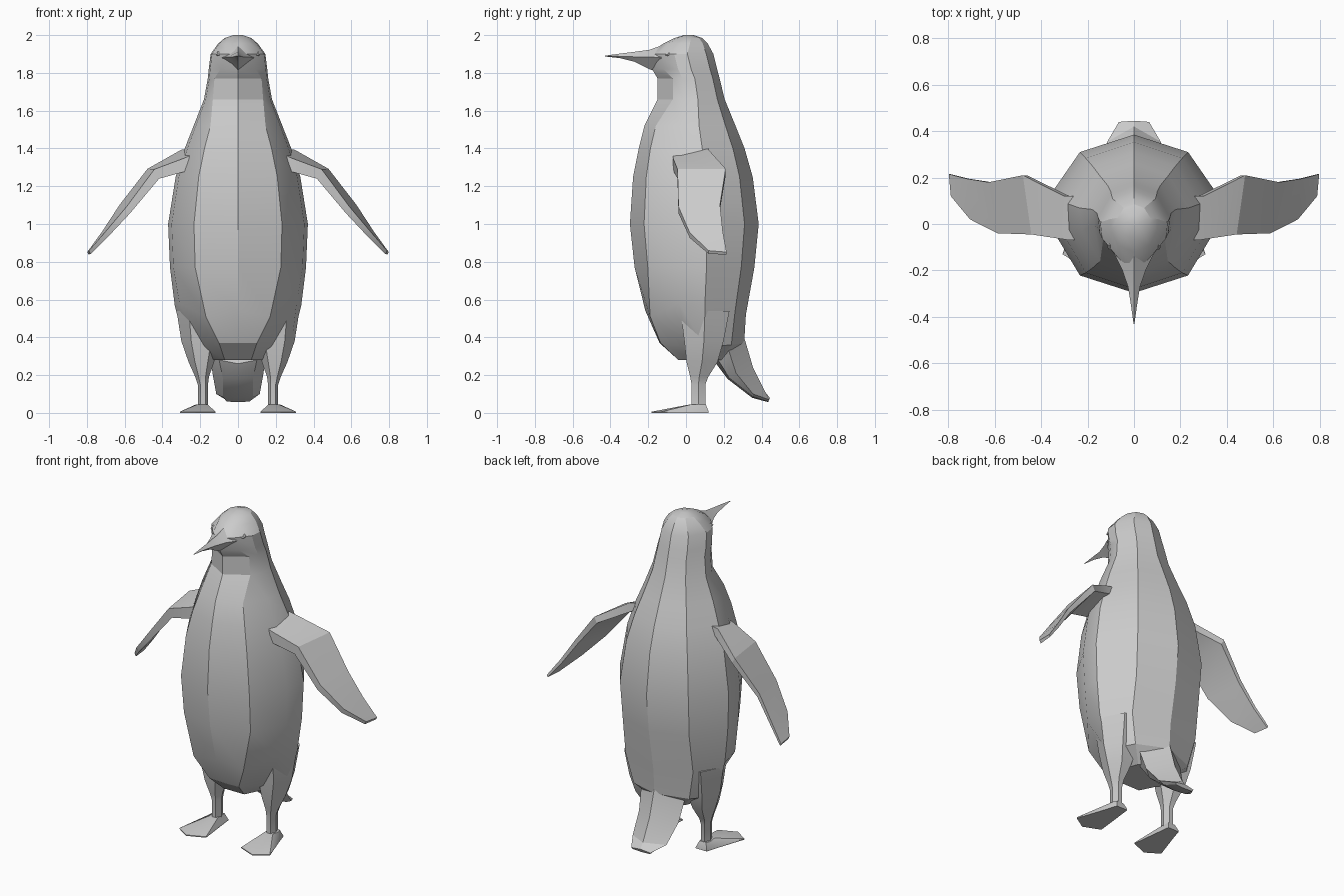
import bpy, bmesh, math
from mathutils import Vector


def loft(name, rings, mirror=False, angle=24):
    """Skin a list of equal-length point rings, capping both ends."""
    bm = bmesh.new()
    vs = [[bm.verts.new(p) for p in r] for r in rings]
    n = len(rings[0])
    for a, b in zip(vs, vs[1:]):
        for i in range(n):
            j = (i + 1) % n
            bm.faces.new((a[i], a[j], b[j], b[i]))
    bm.faces.new(vs[0])
    bm.faces.new(vs[-1])
    bmesh.ops.recalc_face_normals(bm, faces=bm.faces)
    me = bpy.data.meshes.new(name)
    bm.to_mesh(me)
    bm.free()
    me.shade_smooth()
    me.set_sharp_from_angle(angle=math.radians(angle))
    ob = bpy.data.objects.new(name, me)
    bpy.context.collection.objects.link(ob)
    if mirror:
        ob.modifiers.new("mirror", "MIRROR").use_mirror_merge = False
    return ob


def symmetric(half):
    """Complete a half ring whose first and last points lie on x = 0."""
    return half + [(-x, y, z) for x, y, z in half[-2:0:-1]]


def torso_ring(z, w, f, b, k=0.63, o=None):
    """Ten-sided ring: half width, front y, back y, front corner placement."""
    d = b - f
    o = 0.11 * d if o is None else o
    return symmetric([(0, f, z), (k * w, f + o, z), (0.95 * w, f + 0.40 * d, z),
                      (w, f + 0.60 * d, z), (0.63 * w, b - 0.11 * d, z), (0, b, z)])


def hexagon(cx, cy, rx, ry, z):
    return [(cx + rx * math.cos(i * math.pi / 3),
             cy + ry * math.sin(i * math.pi / 3), z) for i in range(6)]


# Head, neck and torso
upper = [(2.0, .025, -.01, .04), (1.985, .07, -.06, .085), (1.955, .105, -.12, .115),
         (1.90, .145, -.20, .145, .45, .05), (1.82, .155, -.18, .165, .6, .06),
         (1.77, .16, -.15, .178, .78, .08), (1.66, .18, -.15, .205, .74, .08),
         (1.52, .235, -.22, .262, .62, .06), (1.40, .282, -.25, .31),
         (1.25, .33, -.28, .353), (1.0, .37, -.297, .385), (.77, .36, -.272, .362)]
hips = [
    [(0, -.215, .54), (.17, -.19, .51), (.31, -.035, .58),
     (.335, .1, .57), (.23, .26, .54), (0, .317, .52)],
    [(0, -.14, .37), (.10, -.135, .37), (.18, 0, .35),
     (.282, .1, .35), (.19, .24, .36), (0, .308, .37)],
    [(0, -.04, .28), (.07, -.04, .28), (.11, .04, .28),
     (.15, .1, .28), (.12, .18, .28), (0, .24, .28)]]
loft("body", [torso_ring(*r) for r in upper] + [symmetric(h) for h in hips])

# Beak: diamond sections of y, half width, top, middle and bottom heights
beak = [(-.13, .085, 1.945, 1.88, 1.80), (-.195, .052, 1.922, 1.885, 1.82),
        (-.27, .026, 1.912, 1.885, 1.858), (-.35, .013, 1.902, 1.888, 1.878),
        (-.43, .002, 1.891, 1.889, 1.887)]
loft("beak", [[(0, y, t), (w, y, m), (0, y, b), (-w, y, m)] for y, w, t, m, b in beak])

# Eyes
loft("eyes", [[(x, -.09 + s * dy, 1.90 + s * dz)
               for dy, dz in ((-.022, -.006), (0, .012), (.022, .006), (0, -.012))]
              for x, s in ((.085, 1), (.108, 1), (.114, .5))], True)

# Tail
tail = [[(0, .308, .40), (.15, .22, .35), (.10, .17, .28), (0, .16, .26)],
        [(0, .355, .24), (.135, .265, .21), (.08, .23, .185), (0, .22, .18)],
        [(0, .42, .11), (.115, .355, .10), (.08, .355, .085), (0, .35, .08)],
        [(0, .445, .078), (.065, .44, .07), (.06, .435, .06), (0, .435, .057)]]
loft("tail", [symmetric(t) for t in tail])

# Flippers: leading and trailing edge points, thickened across the blade
edges = [((.17, -.06, 1.36), (.17, .12, 1.39)),
         ((.26, -.07, 1.32), (.29, .12, 1.37)),
         ((.43, -.045, 1.265), (.47, .21, 1.275)),
         ((.58, -.04, 1.075), (.62, .18, 1.09)),
         ((.70, .02, .94), (.715, .195, .95)),
         ((.785, .12, .85), (.795, .215, .845))]
wing = []
for i, (a, b) in enumerate(edges):
    a, b = Vector(a), Vector(b)
    n = Vector((.45, 0, .9)).normalized() * (.036, .036, .028, .02, .015, .01)[i]
    wing.append([a - n, a + n, b + n * .7, b - n * .7])
loft("flippers", wing, True)

# Thighs and shanks
leg = [(.195, .1, .13, .15, .54), (.195, .095, .105, .12, .38),
       (.194, .085, .068, .095, .27), (.19, .07, .036, .055, .19),
       (.186, .066, .027, .042, .15), (.186, .066, .027, .042, .03)]
loft("legs", [hexagon(*r) for r in leg], True)

# Webbed feet
ankle = [(.165, .105), (.21, .105), (.222, .08), (.215, .03), (.19, .022), (.16, .03)]
sole = [(.15, .12), (.225, .12), (.25, .04), (.308, -.13), (.225, -.183), (.12, -.14)]
loft("feet", [[(x, y, .045) for x, y in ankle],
              [(x, y, .006) for x, y in sole],
              [(x, y, 0) for x, y in sole]], True)
